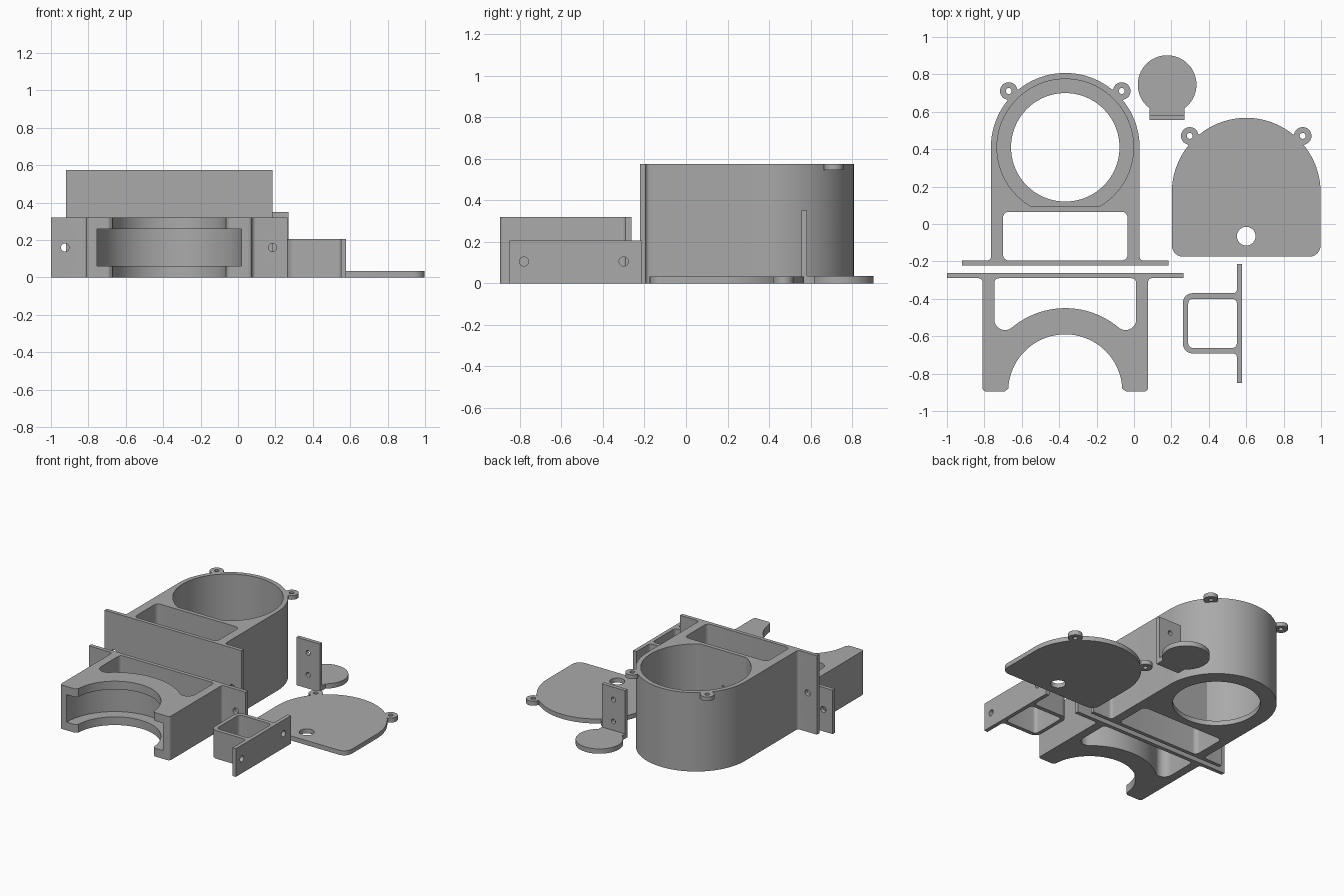
import bpy, bmesh, math
from mathutils import Vector, Matrix

if "Cube" in bpy.data.objects:
    bpy.data.objects.remove(bpy.data.objects["Cube"])

grey = bpy.data.materials.new("plain grey")
grey.diffuse_color = (0.4, 0.4, 0.4, 1)
grey.use_nodes = True
grey.node_tree.nodes["Principled BSDF"].inputs["Base Color"].default_value = grey.diffuse_color


def arc(cx, cy, r, a0, a1, n=64):
    return [(cx + r * math.cos(math.radians(a0 + (a1 - a0) * i / n)),
             cy + r * math.sin(math.radians(a0 + (a1 - a0) * i / n))) for i in range(n + 1)]


def rounded(points, steps=6):
    """Profile whose (x, y, r) points become fillets of radius r."""
    out = []
    for i, p in enumerate(points):
        if len(p) == 2:
            out.append(p)
            continue
        v = Vector(p[:2])
        a = (Vector(points[i - 1][:2]) - v).normalized()
        b = (Vector(points[(i + 1) % len(points)][:2]) - v).normalized()
        half = a.angle(b) / 2
        c = v + (a + b).normalized() * p[2] / math.sin(half)
        d = p[2] / math.tan(half)
        start, end = v + a * d - c, v + b * d - c
        sweep = start.angle_signed(end)
        for k in range(steps + 1):
            q = Matrix.Rotation(-sweep * k / steps, 2) @ start + c
            out.append((q.x, q.y))
    return out


def box(x0, x1, y0, y1, r):
    return rounded([(x0, y0, r), (x1, y0, r), (x1, y1, r), (x0, y1, r)])


def prism(name, profile, z0, z1):
    bm = bmesh.new()
    base = bm.faces.new([bm.verts.new((p[0], p[1], z0)) for p in profile])
    top = bmesh.ops.extrude_face_region(bm, geom=[base])["geom"]
    bmesh.ops.translate(bm, vec=(0, 0, z1 - z0), verts=[g for g in top if isinstance(g, bmesh.types.BMVert)])
    bmesh.ops.remove_doubles(bm, verts=bm.verts, dist=1e-5)
    bmesh.ops.recalc_face_normals(bm, faces=bm.faces)
    me = bpy.data.meshes.new(name)
    bm.to_mesh(me)
    bm.free()
    me.materials.append(grey)
    ob = bpy.data.objects.new(name, me)
    bpy.context.collection.objects.link(ob)
    return ob


def rod(center, r, length, axis):
    """Round cutter along x, y or z."""
    ob = prism("hole_cutter", arc(0, 0, r, 0, 360, 32)[:-1], -length / 2, length / 2)
    turn = {"x": Matrix.Rotation(math.pi / 2, 4, "Y"), "y": Matrix.Rotation(math.pi / 2, 4, "X"),
            "z": Matrix.Identity(4)}[axis]
    ob.data.transform(Matrix.Translation(center) @ turn)
    return ob


def combine(ob, others, operation="DIFFERENCE"):
    for other in others:
        mod = ob.modifiers.new("cut", "BOOLEAN")
        mod.operation, mod.solver, mod.object = operation, "EXACT", other
        bpy.context.view_layer.update()
        me = bpy.data.meshes.new_from_object(ob.evaluated_get(bpy.context.evaluated_depsgraph_get()))
        ob.modifiers.clear()
        ob.data = me
        bpy.data.objects.remove(other)


def add_lugs(ob, cx, cy, z0, z1):
    """Pair of screw ears, each joined to the round edge by a neck."""
    for s in (-1, 1):
        x, y = cx + s * 0.302, cy + 0.301
        d = Vector((-s * 0.302, -0.301)).normalized()
        n = Vector((-d.y, d.x)) * 0.038
        p, q = Vector((x, y)) + d * 0.02, Vector((x, y)) + d * 0.09
        neck = [tuple(v) for v in (p + n, q + n * 1.35, q - n * 1.35, p - n)]
        combine(ob, [prism("ear", arc(x, y, 0.047, 0, 360, 32)[:-1], z0, z1),
                     prism("neck", neck, z0, z1)], "UNION")
        combine(ob, [rod((x, y, (z0 + z1) / 2), 0.016, 0.06, "z")])


CX = -0.3675

# Main housing: flanged tower with a stepped bore and a window
H = 0.575
housing = prism("housing", rounded(
    [(-0.92, -0.222), (0.185, -0.222), (0.185, -0.195), (0.03, -0.195, 0.02)]
    + arc(CX, 0.41, 0.3975, 0, 180) + [(-0.765, -0.195, 0.02), (-0.92, -0.195)]), 0, H)
add_lugs(housing, CX, 0.41, 0.545, H)
combine(housing, [
    prism("bore", arc(CX, 0.41, 0.365, -59.66, 239.66, 80), 0.035, 1),
    prism("floor_opening", arc(CX, 0.41, 0.29, 0, 360, 80)[:-1], -0.1, 0.2),
    prism("window", box(-0.70, -0.035, -0.195, 0.065, 0.03), -0.1, 1),
    rod((CX, 0.08, 0.31), 0.011, 0.08, "y"),
    rod((-0.845, -0.21, 0.285), 0.022, 0.1, "y"),
    rod((0.11, -0.21, 0.285), 0.022, 0.1, "y")])

# Cradle: flanged block with a half-round, grooved seat
cradle = prism("cradle", rounded(
    [(-1, -0.29), (-0.81, -0.29, 0.02), (-0.81, -0.895, 0.02), (-0.69, -0.895, 0.015)]
    + arc(CX, -0.895, 0.305, 177, 3) + [(-0.045, -0.895, 0.015), (0.075, -0.895, 0.02),
    (0.075, -0.29, 0.02), (0.265, -0.29), (0.265, -0.262), (-1, -0.262)]), 0, 0.32)
combine(cradle, [
    prism("groove", arc(CX, -0.895, 0.3875, 0, 360, 80)[:-1], 0.06, 0.26),
    prism("window", rounded(
        [(-0.747, -0.29, 0.025), (-0.747, -0.51)] + arc(-0.69, -0.51, 0.057, 180, 300, 12)[1:]
        + arc(CX, -0.895, 0.445, 129, 51, 40) + arc(-0.045, -0.51, 0.057, 240, 360, 12)[:-1]
        + [(0.012, -0.51), (0.012, -0.29, 0.025)]), -0.1, 1),
    rod((-0.925, -0.275, 0.16), 0.022, 0.1, "y"),
    rod((0.185, -0.275, 0.16), 0.022, 0.1, "y")])

# Bracket: square loop on a screw plate
bracket = prism("loop_bracket", rounded(
    [(0.578, -0.85), (0.578, -0.215), (0.55, -0.215), (0.55, -0.37, 0.02), (0.262, -0.37, 0.05),
     (0.262, -0.692, 0.05), (0.55, -0.692, 0.02), (0.55, -0.85)]), 0, 0.205)
combine(bracket, [
    prism("window", box(0.29, 0.55, -0.663, -0.40, 0.025), -0.1, 1),
    rod((0.565, -0.78, 0.105), 0.022, 0.1, "x"),
    rod((0.565, -0.30, 0.105), 0.022, 0.1, "x")])

# Flat lid matching the housing top
lid = prism("lid", rounded(
    [(0.2025, -0.175, 0.06), (0.9975, -0.175, 0.06)] + arc(0.6, 0.17, 0.3975, 0, 180)), 0, 0.033)
add_lugs(lid, 0.6, 0.17, 0, 0.033)
combine(lid, [rod((0.6, -0.065, 0.02), 0.05, 0.1, "z")])

# Round foot with an upright screw plate
foot = prism("round_foot", arc(0.177, 0.745, 0.157, -53.3, 233.3, 64)
             + [(0.083, 0.555), (0.271, 0.555)], 0, 0.035)
combine(foot, [prism("plate", [(0.083, 0.555), (0.271, 0.555), (0.271, 0.583), (0.083, 0.583)], 0, 0.35)],
        "UNION")
combine(foot, [rod((0.177, 0.57, z), 0.017, 0.1, "y") for z in (0.1, 0.26)])

# Smooth the curved walls, keep the edges crisp
for ob in (housing, cradle, bracket, lid, foot):
    bpy.ops.object.select_all(action="DESELECT")
    ob.select_set(True)
    bpy.context.view_layer.objects.active = ob
    bpy.ops.object.shade_smooth_by_angle(angle=math.radians(30))
